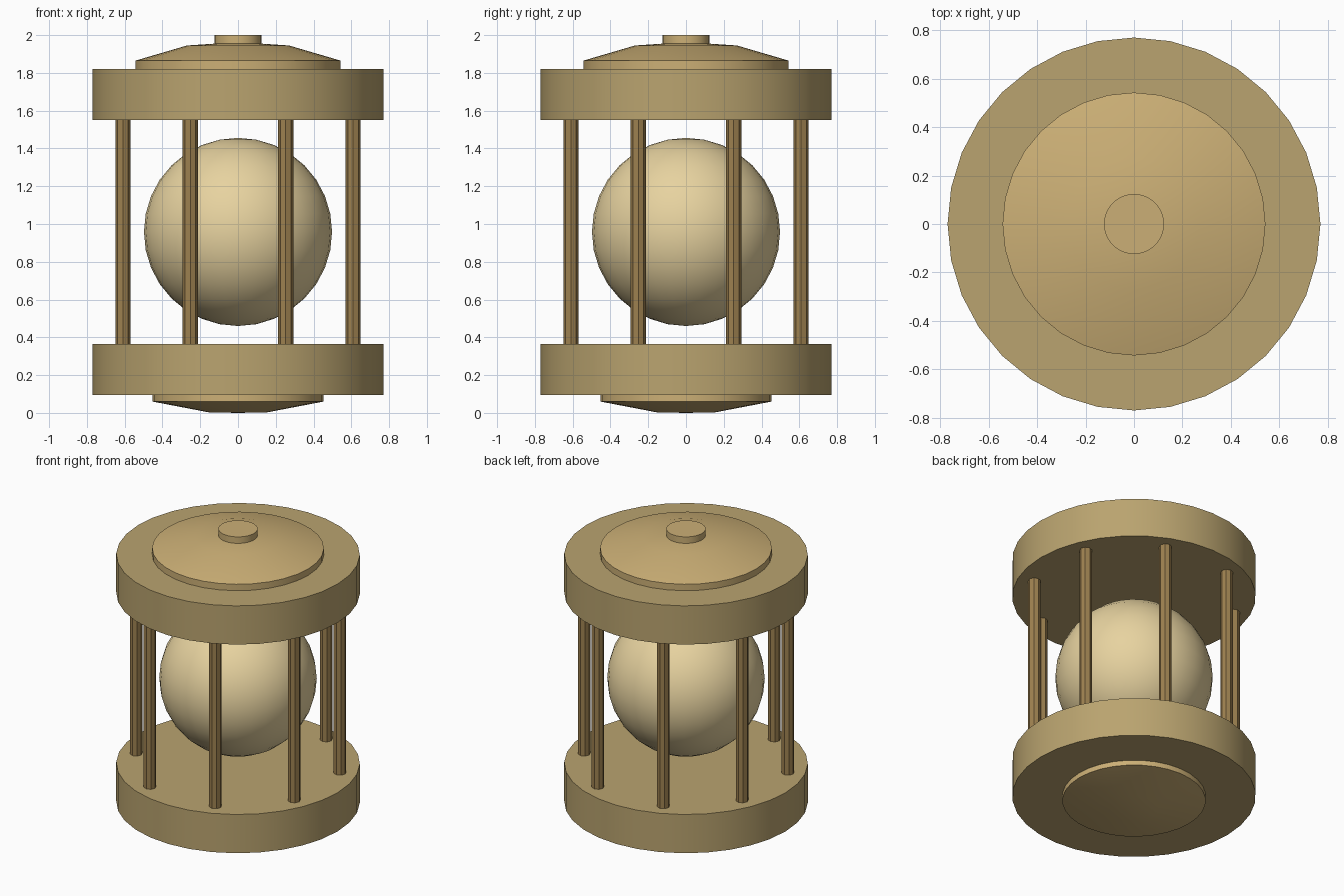
import bpy, bmesh
from math import pi, cos, sin, radians

if "Cube" in bpy.data.objects:
    bpy.data.objects.remove(bpy.data.objects["Cube"])


def material(name, rgb):
    m = bpy.data.materials.new(name)
    m.diffuse_color = (*rgb, 1)
    m.use_nodes = True
    m.node_tree.nodes["Principled BSDF"].inputs["Base Color"].default_value = m.diffuse_color
    return m


BRASS = material("brass", (0.49, 0.37, 0.16))
GOLD = material("warm_gold", (0.60, 0.43, 0.18))
BRONZE = material("bronze", (0.34, 0.22, 0.08))
GLOW = material("glow", (0.80, 0.65, 0.35))


def finish(obj, name, mat, angle=30):
    obj.name = name
    obj.data.materials.append(mat)
    bpy.ops.object.select_all(action='DESELECT')
    obj.select_set(True)
    bpy.context.view_layer.objects.active = obj
    bpy.ops.object.shade_smooth_by_angle(angle=radians(angle))
    return obj


def lathe(name, profile, mat, sides=32):
    """Spin an (r, z) profile round z; r = 0 points become poles."""
    bm = bmesh.new()
    verts = [bm.verts.new((r, 0, z)) for r, z in profile]
    edges = [bm.edges.new(pair) for pair in zip(verts, verts[1:])]
    bmesh.ops.spin(bm, geom=verts + edges, cent=(0, 0, 0), axis=(0, 0, 1),
                   angle=2 * pi, steps=sides, use_merge=True)
    bmesh.ops.remove_doubles(bm, verts=bm.verts, dist=1e-4)
    bmesh.ops.recalc_face_normals(bm, faces=bm.faces)
    mesh = bpy.data.meshes.new(name)
    bm.to_mesh(mesh)
    bm.free()
    obj = bpy.data.objects.new(name, mesh)
    bpy.context.collection.objects.link(obj)
    return finish(obj, name, mat)


def cylinder(name, radius, z0, z1, mat, sides=32, x=0, y=0):
    bpy.ops.mesh.primitive_cylinder_add(vertices=sides, radius=radius, depth=z1 - z0,
                                        location=(x, y, (z0 + z1) / 2))
    return finish(bpy.context.object, name, mat)


# Thick end discs
cylinder("base_disc", 0.77, 0.095, 0.365, BRASS)
cylinder("top_disc", 0.77, 1.55, 1.82, BRASS)

# Shallow dome cap with its knob, and the dish underneath
lathe("dome_cap", [(0, 1.82), (0.543, 1.82), (0.543, 1.865), (0.27, 1.945), (0, 1.963)], GOLD)
cylinder("knob", 0.124, 1.94, 2.0, GOLD)
lathe("bottom_dish", [(0, 0.095), (0.453, 0.095), (0.453, 0.06), (0.155, 0.003), (0, 0)], GOLD)

# Ring of eight cage bars
for i in range(8):
    a = pi / 8 + i * pi / 4
    cylinder(f"cage_bar_{i + 1}", 0.04, 0.365, 1.55, BRONZE, 8, 0.66 * cos(a), 0.66 * sin(a))

# Floating globe
bpy.ops.mesh.primitive_uv_sphere_add(segments=32, ring_count=16, radius=0.498,
                                     location=(0, 0, 0.958))
finish(bpy.context.object, "globe", GLOW)
